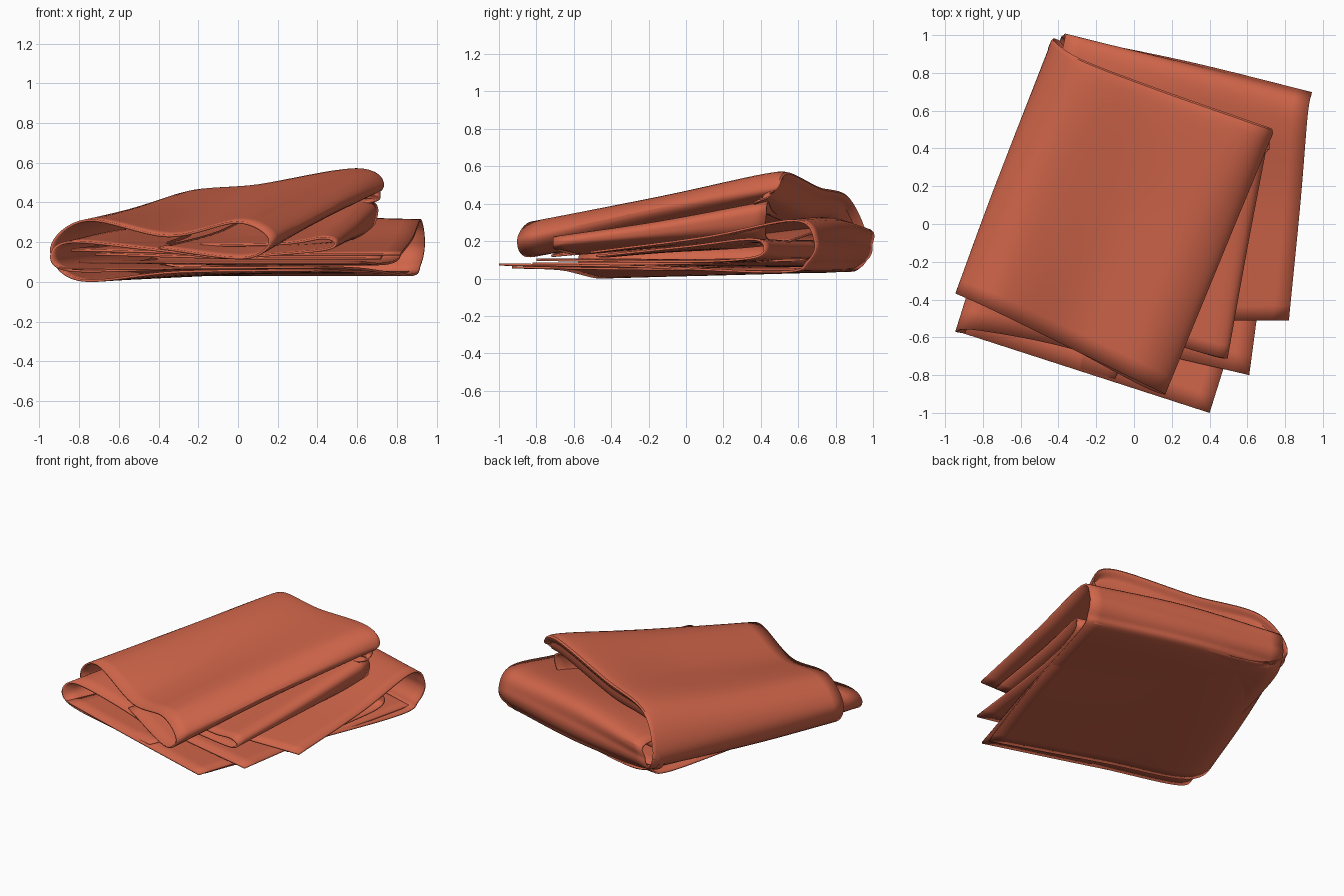
import bpy
from mathutils import Vector

if "Cube" in bpy.data.objects:
    bpy.data.objects.remove(bpy.data.objects["Cube"])

cloth_red = bpy.data.materials.new("terracotta_cloth")
cloth_red.use_nodes = True
colour = (0.63, 0.13, 0.068, 1)
cloth_red.diffuse_color = colour
cloth_red.node_tree.nodes["Principled BSDF"].inputs["Base Color"].default_value = colour


def smooth_line(points, steps):
    """Catmull-Rom curve through the given points."""
    pts = [Vector(p) for p in points]
    pts = [2 * pts[0] - pts[1]] + pts + [2 * pts[-1] - pts[-2]]
    line = []
    for a, b, c, d in zip(pts, pts[1:], pts[2:], pts[3:]):
        for i in range(steps):
            t = i / steps
            line.append(b + (c - a) * t / 2 + (a * 2 - b * 5 + c * 4 - d) * t * t / 2
                        + (b * 3 - a - c * 3 + d) * t ** 3 / 2)
    return line + [pts[-2]]


def cloth_sheet(name, sections, thickness=0.012, steps=8):
    """Loft a thin smooth sheet through matching section lines."""
    rows = [smooth_line(s, steps) for s in sections]
    columns = [smooth_line(c, steps) for c in zip(*rows)]
    n = len(columns[0])
    verts = [p for column in columns for p in column]
    faces = [(i * n + j, i * n + j + 1, (i + 1) * n + j + 1, (i + 1) * n + j)
             for i in range(len(columns) - 1) for j in range(n - 1)]
    mesh = bpy.data.meshes.new(name)
    mesh.from_pydata(verts, [], faces)
    mesh.materials.append(cloth_red)
    sheet = bpy.data.objects.new(name, mesh)
    bpy.context.collection.objects.link(sheet)
    solid = sheet.modifiers.new("thickness", "SOLIDIFY")
    solid.thickness = thickness
    solid.offset = 0
    bpy.ops.object.select_all(action="DESELECT")
    sheet.select_set(True)
    bpy.context.view_layer.objects.active = sheet
    bpy.ops.object.shade_smooth_by_angle()
    return sheet


# Outer sheet: flat underneath, round the left fold, over the top, back under the right fold
front = [(.4, -.93, .06), (-.3, -.67, .05), (-.8, -.43, .01), (-.94, -.37, .17), (-.76, -.45, .31),
         (-.35, -.65, .23), (0, -.82, .3), (.16, -.9, .21), (.03, -.85, .12), (-.4, -.62, .17)]
middle = [(.65, -.2, .05), (0, .05, .045), (-.58, .2, .03), (-.73, .2, .18), (-.55, .2, .36),
          (-.1, .05, .36), (.28, -.1, .44), (.44, -.22, .36), (.3, -.15, .27), (-.1, .05, .25)]
back = [(.85, .58, .05), (.25, .74, .05), (-.28, .87, .05), (-.45, .92, .18), (-.31, .82, .43),
        (.1, .66, .485), (.58, .49, .565), (.71, .44, .49), (.6, .42, .42), (.1, .58, .36)]
# The top layer rolls down and tucks under along its back edge
tuck_weight = [0, 0, 0, .3, .7, 1, 1, .4, 0, 0]
rolled = [[Vector(p) + Vector((0, dy, dz)) * w for p, w in zip(back, tuck_weight)]
          for dy, dz in ((.025, -.06), (-.01, -.14), (-.12, -.18))]
cloth_sheet("outer_flap", [front, middle, back] + rolled)

# Lower layers joined by a rounded roll along the back
roll_right = [(.4, -1, .075), (.62, -.3, .065), (.87, .5, .035), (.92, .65, .09),
              (.94, .69, .2), (.92, .58, .31), (.88, .1, .22), (.82, -.51, .14)]
roll_middle = [(-.25, -.79, .07), (0, -.1, .065), (.2, .7, .035), (.26, .83, .09),
               (.28, .85, .2), (.26, .75, .32), (.2, .1, .2), (.1, -.5, .14)]
roll_left = [(-.9, -.58, .07), (-.66, .1, .06), (-.45, .8, .04), (-.4, .95, .09),
             (-.38, .99, .17), (-.38, .92, .27), (-.58, .2, .2), (-.84, -.4, .16)]
cloth_sheet("back_roll", [roll_right, roll_middle, roll_left])

# Inner sheet wrapped round the left fold, showing at the front left corner
cloth_sheet("left_inner_wrap", [
    [(-.1, -.82, .08), (-.5, -.7, .06), (-.86, -.59, .06), (-.94, -.57, .13),
     (-.85, -.56, .2), (-.5, -.62, .17), (-.1, -.72, .12)],
    [(.2, -.1, .08), (-.2, .05, .07), (-.6, .16, .07), (-.7, .18, .16),
     (-.58, .18, .26), (-.2, .1, .22), (.15, -.05, .18)],
    [(.5, .62, .1), (-.05, .8, .07), (-.36, .87, .08), (-.42, .88, .17),
     (-.34, .84, .27), (0, .7, .25), (.3, .55, .2)]])

# Folded lining below the right edge of the top layer
cloth_sheet("flap_lining", [
    [(-.4, -.4, .18), (.2, -.63, .19), (.43, -.7, .22), (.49, -.71, .19), (.42, -.7, .16), (.1, -.6, .13)],
    [(-.25, .1, .24), (.3, -.1, .26), (.53, -.15, .3), (.59, -.15, .26), (.51, -.15, .2), (.1, -.05, .17)],
    [(-.2, .65, .32), (.35, .48, .35), (.63, .44, .41), (.7, .43, .35), (.6, .43, .22), (.2, .5, .19)]])

# Inner pair of layers joined by a smaller roll, stepping out at the front right
cloth_sheet("inner_roll", [
    [(.61, -.8, .1), (.72, 0, .09), (.8, .35, .11), (.82, .42, .16),
     (.79, .35, .21), (.75, 0, .17), (.72, -.48, .12)],
    [(-.1, -.63, .1), (.05, .05, .09), (.2, .52, .1), (.23, .6, .15),
     (.2, .52, .2), (.1, .05, .16), (.02, -.4, .12)],
    [(-.8, -.42, .1), (-.6, .2, .1), (-.45, .7, .11), (-.42, .8, .16),
     (-.45, .7, .2), (-.55, .2, .16), (-.72, -.3, .14)]])
